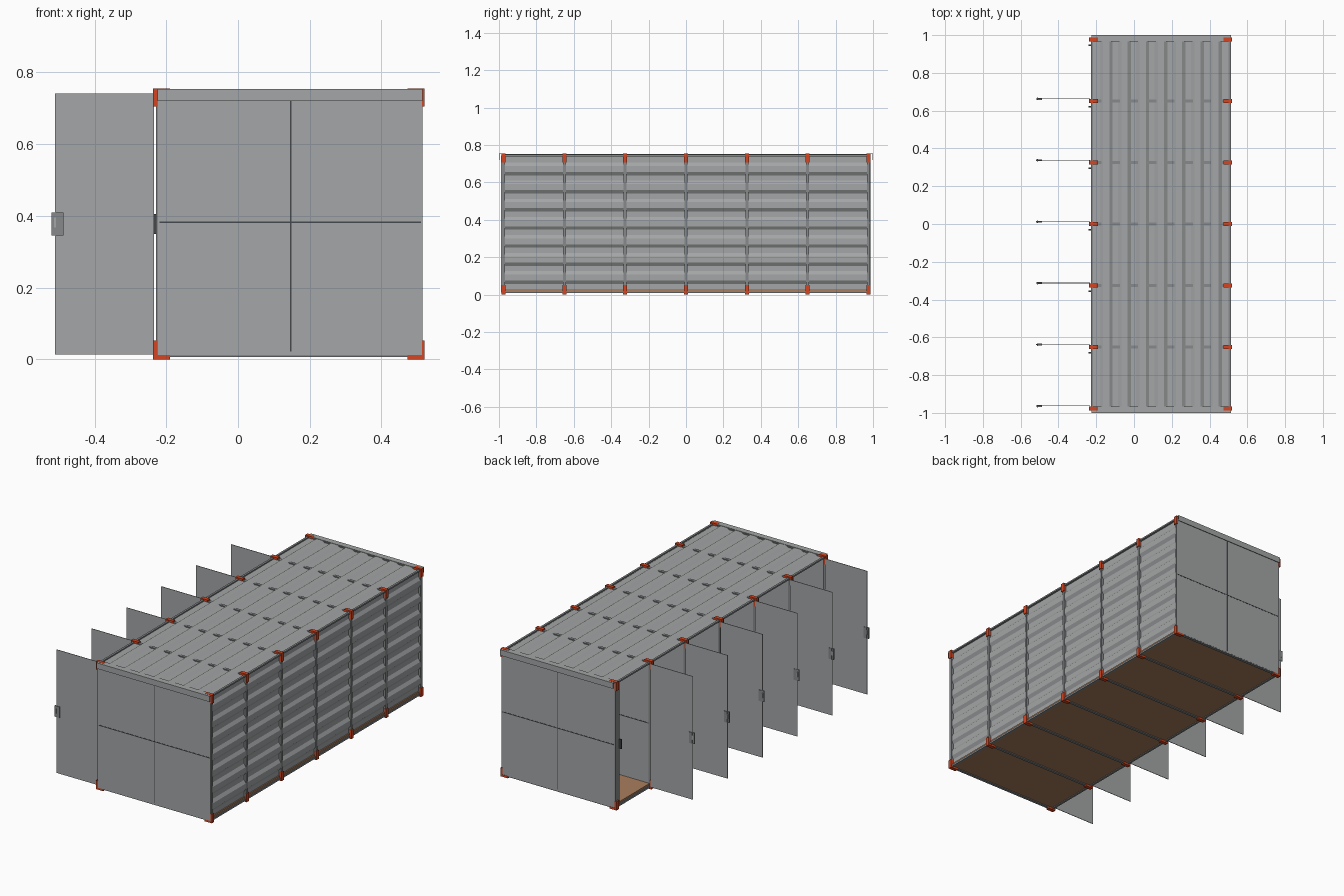
import bpy, bmesh

if "Cube" in bpy.data.objects:
    bpy.data.objects.remove(bpy.data.objects["Cube"])

def mat(name, r, g, b):
    m = bpy.data.materials.new(name)
    m.diffuse_color = (r, g, b, 1)
    m.use_nodes = True
    m.node_tree.nodes["Principled BSDF"].inputs["Base Color"].default_value = m.diffuse_color
    return m

SHEET = mat("sheet_grey", 0.37, 0.38, 0.385)
FRAME = mat("frame_grey", 0.24, 0.25, 0.255)
RED = mat("corner_red", 0.66, 0.06, 0.015)
WOOD = mat("floor_wood", 0.40, 0.21, 0.11)
DARK = mat("seam_dark", 0.06, 0.065, 0.07)

def boxes(name, material, spans):
    """One object from boxes given as (x0, x1, y0, y1, z0, z1)."""
    bm = bmesh.new()
    for x0, x1, y0, y1, z0, z1 in spans:
        vs = bmesh.ops.create_cube(bm, size=1)["verts"]
        for v in vs:
            v.co.x = x1 if v.co.x > 0 else x0
            v.co.y = y1 if v.co.y > 0 else y0
            v.co.z = z1 if v.co.z > 0 else z0
    return finish(name, material, bm)

def finish(name, material, bm):
    me = bpy.data.meshes.new(name)
    bm.to_mesh(me)
    bm.free()
    me.materials.append(material)
    ob = bpy.data.objects.new(name, me)
    bpy.context.collection.objects.link(ob)
    return ob

def corrugated(name, u0, u1, first, base, depth, place):
    """Trapezoid sheet running along y; place maps (u, height, y) to xyz."""
    pts = [(u0, base)]
    for i in range(7):
        c = first + i * 0.0965
        pts += [(c - 0.034, base), (c - 0.016, base + depth),
                (c + 0.016, base + depth), (c + 0.034, base)]
    pts.append((u1, base))
    bm = bmesh.new()
    rows = [[bm.verts.new(place(u, h, y)) for u, h in pts] for y in (-0.976, 0.976)]
    for i in range(len(pts) - 1):
        bm.faces.new((rows[0][i], rows[0][i + 1], rows[1][i + 1], rows[1][i]))
    bmesh.ops.recalc_face_normals(bm, faces=bm.faces)
    ob = finish(name, SHEET, bm)
    s = ob.modifiers.new("thickness", "SOLIDIFY")
    s.thickness = 0.002
    s.offset = 0
    return ob

XL, XR, TOP, STEP = -0.232, 0.517, 0.755, 0.3253
MID = (XL + XR) / 2
posts = [(i - 3) * STEP for i in range(7)]

# roof and rear wall sheets
corrugated("roof_sheet", -0.225, 0.51, MID - 0.2895, 0.740, 0.011,
           lambda u, h, y: (u, y, h))
corrugated("rear_wall_sheet", 0.024, 0.742, 0.092, 0.500, 0.012,
           lambda u, h, y: (h, y, u))

# wooden floor
boxes("floor_board", WOOD, [(-0.222, 0.508, a + 0.006, b - 0.006, 0.012, 0.030)
                            for a, b in zip(posts, posts[1:])])

# portal frames at every bay line
w = 0.008
frame = []
for y in posts:
    frame += [(XL + 0.003, XL + 0.016, y - w, y + w, 0.008, 0.748),
              (XR - 0.017, XR - 0.002, y - w, y + w, 0.008, 0.748),
              (XL + 0.003, XR - 0.003, y - w, y + w, 0.733, 0.747),
              (XL + 0.003, XR - 0.003, y - w, y + w, 0.007, 0.022)]
boxes("portal_frames", FRAME, frame)

# long rails at the four lengthwise edges
boxes("long_rails", FRAME, [(x, x + 0.012, -0.976, 0.976, z, z + t)
                            for x in (XL + 0.004, XR - 0.016)
                            for z, t in ((0.008, 0.011), (0.739, 0.009))])

# door jambs on the latch side of every opening
boxes("door_jambs", FRAME, [(XL + 0.004, XL + 0.012, y - 0.028, y - w, 0.02, 0.742)
                            for y in posts[1:]])

# partition walls, the outer two being the end walls
walls, seams = [], []
for i, y in enumerate(posts):
    t = 0.003
    c = y + (-0.009 if i == 0 else 0.006 if i == 6 else 0)
    walls.append((-0.223, 0.513, c - t, c + t, 0.012, 0.744))
    seams.append((-0.219, 0.510, c - t - 0.001, c + t + 0.001, 0.380, 0.385))
    seams.append((0.1455, 0.1485, c - t - 0.0005, c + t + 0.0005, 0.022, 0.735))
boxes("partition_walls", SHEET, walls)
boxes("partition_seams", DARK, seams)

# angle trim over both ends
boxes("end_roof_trim", SHEET,
      [s for a in (-1, 1) for s in (
          (-0.224, 0.514, min(a, a * 0.965), max(a, a * 0.965), 0.751, 0.754),
          (-0.224, 0.514, min(a, a * 0.997), max(a, a * 0.997), 0.720, 0.754))])

# red L brackets on the frame corners
red = []
for y in posts:
    y0, y1 = y - 0.011, y + 0.011
    for z0, z1, p0, p1 in ((0, 0.012, 0, 0.052), (TOP - 0.012, TOP, 0.705, TOP)):
        red += [(XL - 0.005, XL + 0.042, y0, y1, z0, z1),
                (XR - 0.044, XR + 0.003, y0, y1, z0, z1),
                (XL - 0.005, XL + 0.007, y0, y1, p0, p1),
                (XR - 0.009, XR + 0.003, y0, y1, p0, p1)]
boxes("corner_brackets", RED, red)

# open doors, handles and strike plates
doors, handles, strikes, grips = [], [], [], []
for y in posts[:-1]:
    d = y + 0.013
    doors.append((-0.510, -0.234, d - 0.0015, d + 0.0015, 0.014, 0.742))
    handles.append((-0.508, -0.487, d - 0.006, d + 0.004, 0.345, 0.410))
    handles.append((-0.520, -0.508, d - 0.004, d + 0.002, 0.345, 0.410))
    grips.append((-0.513, -0.508, d - 0.008, d + 0.005, 0.368, 0.395))
for y in posts[1:]:
    strikes.append((XL - 0.010, XL + 0.006, y - 0.034, y - 0.026, 0.350, 0.405))
boxes("open_doors", SHEET, doors)
boxes("door_handles", FRAME, handles)
boxes("handle_grips", SHEET, grips)
boxes("strike_plates", DARK, strikes)
